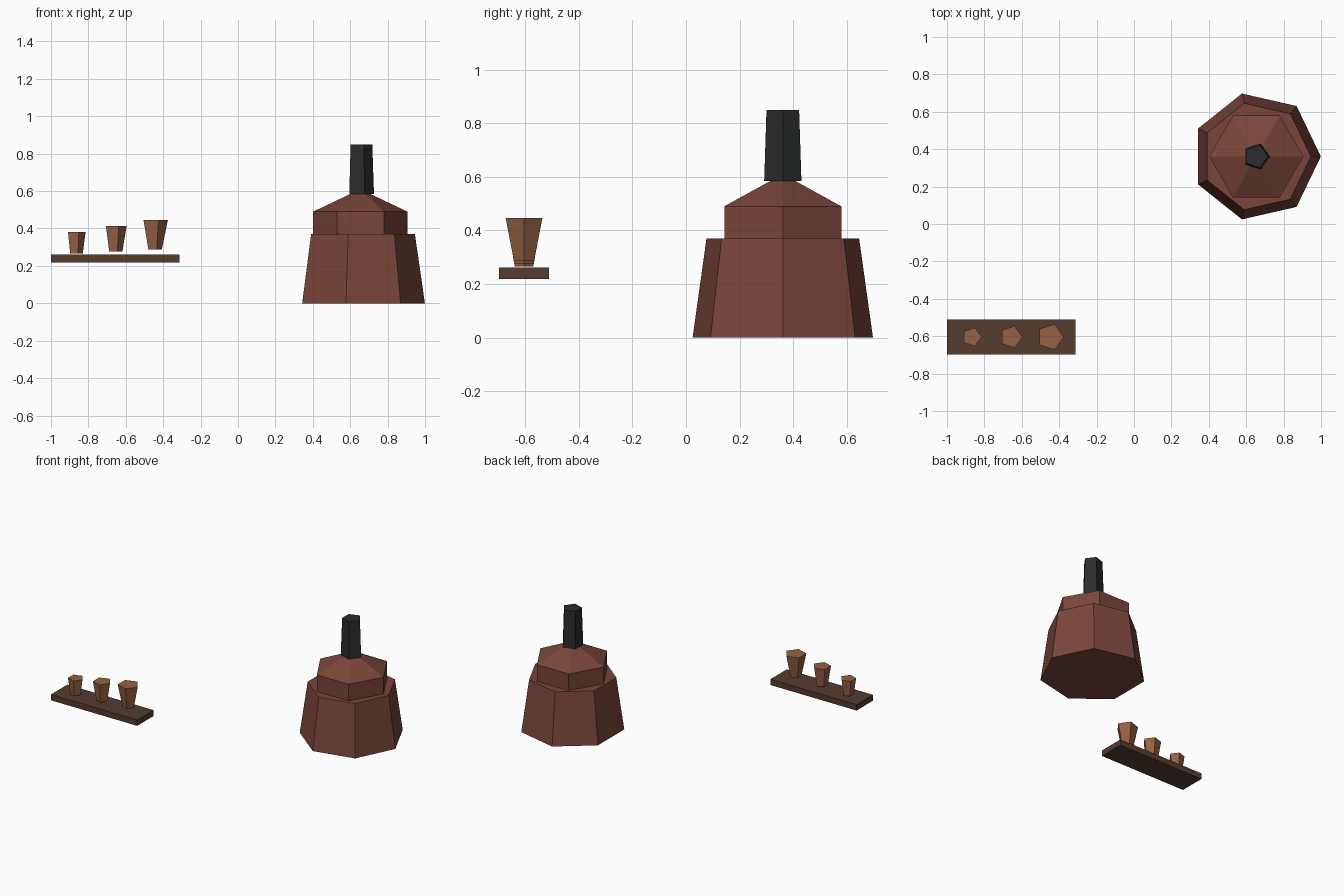
import bpy, math

if "Cube" in bpy.data.objects:
    bpy.data.objects.remove(bpy.data.objects["Cube"])


def material(name, rgb):
    m = bpy.data.materials.new(name)
    m.diffuse_color = (*rgb, 1.0)
    m.use_nodes = True
    m.node_tree.nodes["Principled BSDF"].inputs["Base Color"].default_value = m.diffuse_color
    return m


CLAY = material("red_clay", (0.195, 0.060, 0.042))
POT = material("fired_pot", (0.305, 0.119, 0.056))
WOOD = material("dark_wood", (0.089, 0.045, 0.028))
SOOT = material("soot_black", (0.024, 0.025, 0.025))


def lathe(name, sides, centre, profile, mat):
    """Flat-faced solid from (radius, z) rings, first corner on +x; radius 0 is an apex."""
    cx, cy = centre
    verts, faces, rings = [], [], []
    for r, z in profile:
        count = sides if r else 1
        rings.append([len(verts) + i for i in range(count)])
        for i in range(count):
            a = 2 * math.pi * i / sides
            verts.append((cx + r * math.cos(a), cy + r * math.sin(a), z))
    faces.append(rings[0][::-1])
    for lo, hi in zip(rings, rings[1:]):
        for i in range(sides):
            j = (i + 1) % sides
            if len(hi) == 1:
                faces.append((lo[i], lo[j], hi[0]))
            else:
                faces.append((lo[i], lo[j], hi[j], hi[i]))
    if len(rings[-1]) > 1:
        faces.append(rings[-1])
    me = bpy.data.meshes.new(name)
    me.from_pydata(verts, [], faces)
    me.materials.append(mat)
    ob = bpy.data.objects.new(name, me)
    bpy.context.collection.objects.link(ob)
    return ob


# Kiln: seven-sided base, six-sided shoulder with pointed roof, five-sided chimney
KILN = (0.654, 0.361)
lathe("kiln_base", 7, KILN, [(0.345, 0), (0.292, 0.37)], CLAY)
lathe("kiln_shoulder_and_roof", 6, KILN, [(0.252, 0.365), (0.252, 0.49), (0, 0.61)], CLAY)
lathe("chimney", 5, KILN, [(0.073, 0.585), (0.064, 0.85)], SOOT)

# Floating shelf
SX, SY = -0.657, -0.604
bpy.ops.mesh.primitive_cube_add(size=1, location=(SX, SY, 0.24))
shelf = bpy.context.object
shelf.name = "shelf"
shelf.scale = (0.686, 0.186, 0.042)
shelf.data.materials.append(WOOD)

# Three pots growing in size along the shelf: bottom radius, top radius, bottom z, top z
pots = [(0.037, 0.052, 0.266, 0.381),
        (0.039, 0.061, 0.277, 0.413),
        (0.040, 0.072, 0.288, 0.446)]
for i, (r0, r1, z0, z1) in enumerate(pots):
    lathe(f"pot_{i + 1}", 5, (SX + 0.21 * (i - 1), SY), [(r0, z0), (r1, z1)], POT)
